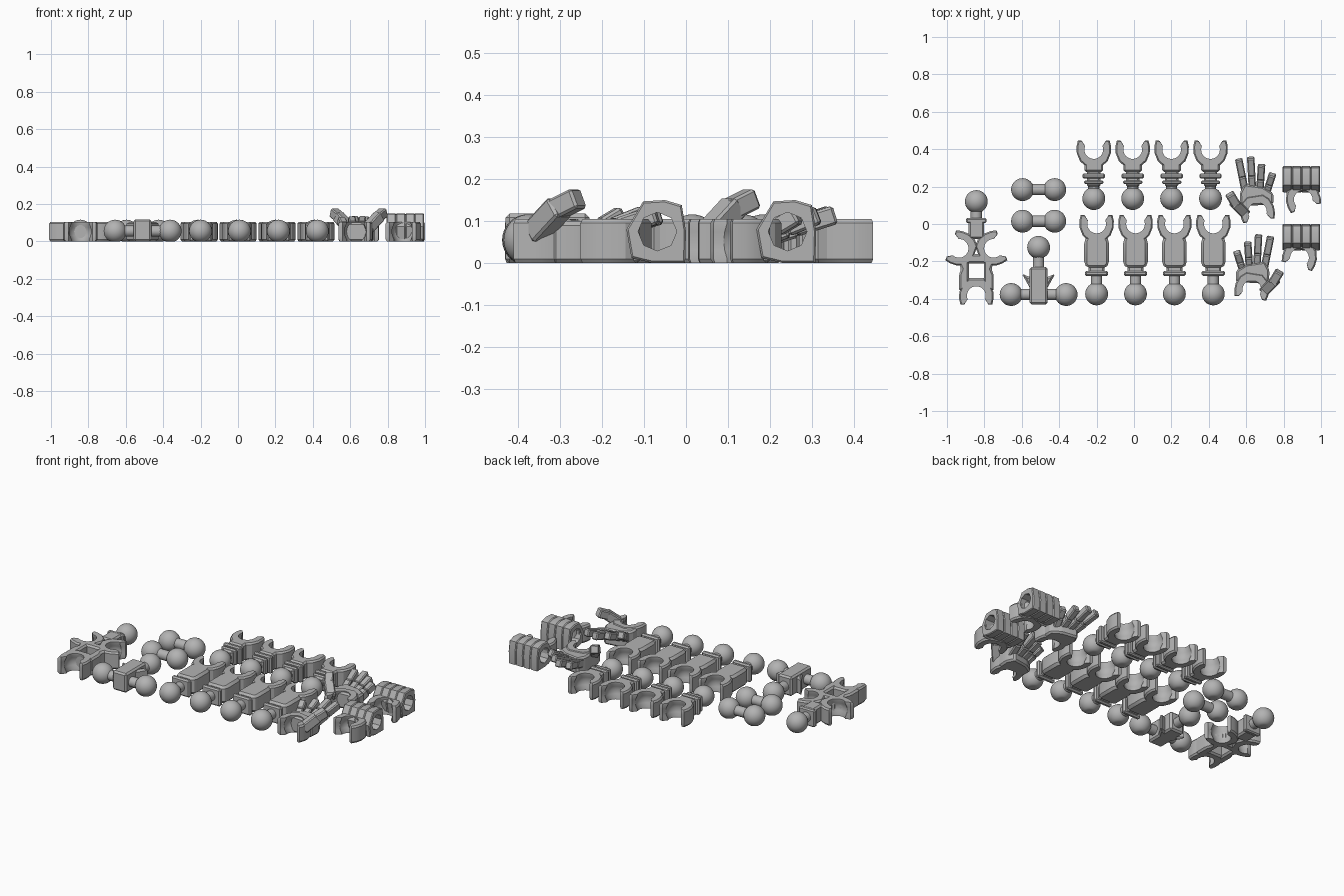
import bpy, bmesh, math
from mathutils import Matrix, Vector

if "Cube" in bpy.data.objects:
    bpy.data.objects.remove(bpy.data.objects["Cube"])

grey = bpy.data.materials.new("grey_plastic")
grey.diffuse_color = (0.45, 0.45, 0.45, 1)
grey.use_nodes = True
grey.node_tree.nodes["Principled BSDF"].inputs["Base Color"].default_value = grey.diffuse_color
T, BZ, BR = 0.105, 0.055, 0.061      # plate thickness, ball height, ball radius


def merge(bm, piece, mat=Matrix()):
    bmesh.ops.recalc_face_normals(piece, faces=piece.faces)
    me = bpy.data.meshes.new("tmp")
    piece.to_mesh(me)
    piece.free()
    me.transform(mat)
    if mat.determinant() < 0:
        me.flip_normals()
    bm.from_mesh(me)
    bpy.data.meshes.remove(me)


def place(x=0, y=0, deg=0):
    return Matrix.Translation((x, y, 0)) @ Matrix.Rotation(math.radians(deg), 4, 'Z')


def loft(bm, levels, mat=Matrix()):
    """Skin closed outlines of equal length, capped at both ends."""
    p = bmesh.new()
    rings = [[p.verts.new(c) for c in lv] for lv in levels]
    n = len(rings[0])
    for a, b in zip(rings, rings[1:]):
        for i in range(n):
            p.faces.new((a[i], a[(i + 1) % n], b[(i + 1) % n], b[i]))
    p.faces.new(rings[0][::-1])
    p.faces.new(rings[-1])
    merge(bm, p, mat)


def prism(bm, pts, z0=0, z1=T, bevel=0.01, mat=Matrix()):
    p = bmesh.new()
    f = p.faces.new([p.verts.new((x, y, z0)) for x, y in pts])
    r = bmesh.ops.extrude_face_region(p, geom=[f])
    bmesh.ops.translate(p, vec=(0, 0, z1 - z0),
                        verts=[v for v in r["geom"] if isinstance(v, bmesh.types.BMVert)])
    bmesh.ops.recalc_face_normals(p, faces=p.faces)
    if bevel:
        bmesh.ops.bevel(p, geom=p.edges[:], offset=bevel, segments=1, affect='EDGES')
    merge(bm, p, mat)


def box(bm, x0, x1, y0, y1, z0=0, z1=T, bevel=0.01, mat=Matrix()):
    prism(bm, [(x0, y0), (x1, y0), (x1, y1), (x0, y1)], z0, z1, bevel, mat)


def ball(bm, x, y):
    p = bmesh.new()
    bmesh.ops.create_uvsphere(p, u_segments=32, v_segments=16, radius=BR)
    for v in p.verts:
        v.co.z = max(v.co.z, -BZ)    # flat resting spot
    merge(bm, p, Matrix.Translation((x, y, BZ)))


def rod(bm, a, b, r=0.03):
    a, b = Vector((*a, BZ)), Vector((*b, BZ))
    p = bmesh.new()
    bmesh.ops.create_cone(p, cap_ends=True, segments=20, radius1=r, radius2=r, depth=(b - a).length)
    merge(bm, p, Matrix.Translation((a + b) / 2) @ (b - a).to_track_quat('Z', 'Y').to_matrix().to_4x4())


def beam(bm, a, b, w, h, mat=Matrix()):
    a, b = Vector(a), Vector(b)
    rot = (b - a).to_track_quat('Y', 'Z').to_matrix().to_4x4()
    box(bm, -w / 2, w / 2, 0, (b - a).length, -h / 2, h / 2, 0.006, mat @ Matrix.Translation(a) @ rot)


def clip(bm, mat):
    """C-shaped ball socket opening toward +y, with a hollow inner wall."""
    outer = [(0.045, -0.088), (0.074, -0.062), (0.091, -0.02), (0.092, 0.018), (0.085, 0.048)]
    levels = []
    for z in (0, 0.01, 0.03, T / 2, 0.075, 0.095, T):
        s = 0.92 if z in (0, T) else 1
        r = max(0.05, math.sqrt(0.063 ** 2 - (z - T / 2) ** 2))
        half = [(x * s, y * s) for x, y in outer] + [(0.064, 0.047 * s)]
        half += [(r * math.cos(math.radians(t)), r * math.sin(math.radians(t))) for t in range(22, -89, -11)]
        levels.append([(x, y, z) for x, y in half + [(-x, y) for x, y in half[::-1]]])
    loft(bm, levels, mat)


def finish(name, bm):
    me = bpy.data.meshes.new(name)
    bm.to_mesh(me)
    bm.free()
    me.materials.append(grey)
    return add(name, me)


def add(name, me, loc=(0, 0, 0)):
    ob = bpy.data.objects.new(name, me)
    ob.location = loc
    bpy.context.collection.objects.link(ob)
    bpy.ops.object.select_all(action='DESELECT')
    ob.select_set(True)
    bpy.context.view_layer.objects.active = ob
    bpy.ops.object.shade_smooth_by_angle(angle=math.radians(25))
    return ob


# Short limbs: socket, stepped collars, ball
bm = bmesh.new()
clip(bm, place())
box(bm, -0.05, 0.05, -0.12, -0.06)
box(bm, -0.036, 0.036, -0.2, -0.1, 0.012, 0.093)
box(bm, -0.06, 0.06, -0.155, -0.128, 0, T, 0.007)
box(bm, -0.052, 0.052, -0.185, -0.165, 0.005, 0.1, 0.007)
rod(bm, (0, -0.18), (0, -0.26))
ball(bm, 0, -0.262)
short = finish("short_limb_1", bm)
short.location = (-0.215, 0.398, 0)
for i in range(1, 4):
    add(f"short_limb_{i + 1}", short.data, (-0.215 + 0.208 * i, 0.398, 0))

# Long limbs: socket, bulky shaft, collar, ball
bm = bmesh.new()
clip(bm, place())
prism(bm, [(-0.05, -0.06), (-0.066, -0.09), (-0.066, -0.215), (-0.05, -0.235),
           (0.05, -0.235), (0.066, -0.215), (0.066, -0.09), (0.05, -0.06)], bevel=0.014)
box(bm, -0.042, 0.042, -0.27, -0.22, 0.012, 0.093)
box(bm, -0.062, 0.062, -0.278, -0.25, 0, T, 0.008)
rod(bm, (0, -0.26), (0, -0.37))
ball(bm, 0, -0.374)
long = finish("long_limb_1", bm)
long.location = (-0.2, 0, 0)
for i in range(1, 4):
    add(f"long_limb_{i + 1}", long.data, (-0.2 + 0.208 * i, 0, 0))

# Double-ball connectors
bm = bmesh.new()
rod(bm, (-0.086, 0), (0.086, 0))
for s in (-1, 1):
    ball(bm, 0.086 * s, 0)
link = finish("ball_link_1", bm)
link.location = (-0.51, 0.184, 0)
add("ball_link_2", link.data, (-0.51, 0.015, 0))

# Chest: neck ball, two shoulder sockets, framed square hole, waist socket
bm = bmesh.new()
ball(bm, 0, 0.12)
rod(bm, (0, 0.11), (0, -0.06))
box(bm, -0.055, 0.055, 0.005, 0.032, 0, T, 0.007)
box(bm, -0.042, 0.042, -0.08, 0.02)
for s in (-1, 1):
    clip(bm, place(0.092 * s, -0.13, -70 * s))
    prism(bm, [(0.04 * s, -0.18), (0.1 * s, -0.195), (0.08 * s, -0.24),
               (0.093 * s, -0.27), (0.093 * s, -0.36), (0.04 * s, -0.34)])
box(bm, -0.05, 0.05, -0.21, -0.16)
box(bm, -0.05, 0.05, -0.33, -0.29)
clip(bm, place(0, -0.383, 180))
finish("chest", bm).location = (-0.843, 0, 0)

# Hips: flared block, waist ball, two hip balls
bm = bmesh.new()
box(bm, -0.048, 0.048, -0.43, -0.23, 0, 0.118)
prism(bm, [(-0.09, -0.265), (-0.045, -0.345), (0.045, -0.345), (0.09, -0.265), (0.045, -0.285), (-0.045, -0.285)])
rod(bm, (0, -0.125), (0, -0.25))
rod(bm, (-0.147, -0.377), (0.147, -0.377))
for x, y in ((0, -0.125), (-0.147, -0.377), (0.147, -0.377)):
    ball(bm, x, y)
finish("hips", bm).location = (-0.51, 0, 0)

# Open hands, mirrored: wrist socket, palm, rising fingers, raised thumb
for name, x, y, s in (("open_hand_a", 0.66, 0.065, 1), ("open_hand_b", 0.63, -0.35, -1)):
    M = place(x, y) @ Matrix.Diagonal((s, 1, 1, 1))
    bm = bmesh.new()
    clip(bm, M @ place(0, 0, 189))
    prism(bm, [(-0.09, 0.03), (0.085, 0.04), (0.085, 0.1), (0.03, 0.135), (-0.07, 0.15), (-0.095, 0.1)], 0, 0.1, 0.01, M)
    for bx, tx, ty in ((-0.064, -0.1, 0.28), (-0.026, -0.036, 0.29), (0.012, 0.022, 0.25), (0.048, 0.08, 0.2)):
        mid = ((bx + tx) / 2, 0.05 + ty / 2, 0.085)
        beam(bm, (bx, 0.1, 0.055), mid, 0.04, 0.05, M)
        beam(bm, mid, (tx, ty, 0.115), 0.04, 0.045, M)
    beam(bm, (-0.065, -0.01, 0.07), (-0.125, 0.05, 0.135), 0.055, 0.055, M)
    beam(bm, (-0.112, 0.035, 0.125), (-0.148, 0.095, 0.155), 0.05, 0.05, M)
    finish(name, bm)


# Closed fists, mirrored: tilted wrist socket and four fingers curled into a tube
RING = [(0.18, 0.075), (0.17, 0.138), (0.13, 0.15), (0.078, 0.147),
        (0.038, 0.08), (0.05, 0.012), (0.1, 0.0), (0.178, 0.0)]


def finger_ring(bm, x0, x1, mat):
    p = bmesh.new()
    loops = []
    for x, k in ((x0, 0), (x0 + 0.005, 1), (x1 - 0.005, 1), (x1, 0)):
        f = 1 if k else 0.94
        loops.append([p.verts.new((x, 0.11 + (a - 0.11) * f, 0.075 + (b - 0.075) * f)) for a, b in RING])
    for x in (x1, x0):
        loops.append([p.verts.new((x, 0.112 + 0.046 * math.cos(i * math.pi / 4),
                                   0.075 + 0.046 * math.sin(i * math.pi / 4))) for i in range(8)])
    for a, b in zip(loops, loops[1:] + loops[:1]):
        for i in range(8):
            j = (i + 1) % 8
            p.faces.new((a[i], a[j], b[j], b[i]))
    merge(bm, p, mat)


for name, x, y, s in (("fist_a", 0.905, 0.13, -1), ("fist_b", 0.885, -0.18, 1)):
    M = place(x, y) @ Matrix.Diagonal((s, 1, 1, 1))
    bm = bmesh.new()
    clip(bm, M @ place(0, 0, 162))
    x0 = -0.09
    for i in range(4):
        finger_ring(bm, x0 + 0.05 * i, x0 + 0.05 * (i + 1), M)
    box(bm, -0.085, 0.105, 0.02 + 0.035, 0.07, 0, 0.1, 0.006, M)
    finish(name, bm)
